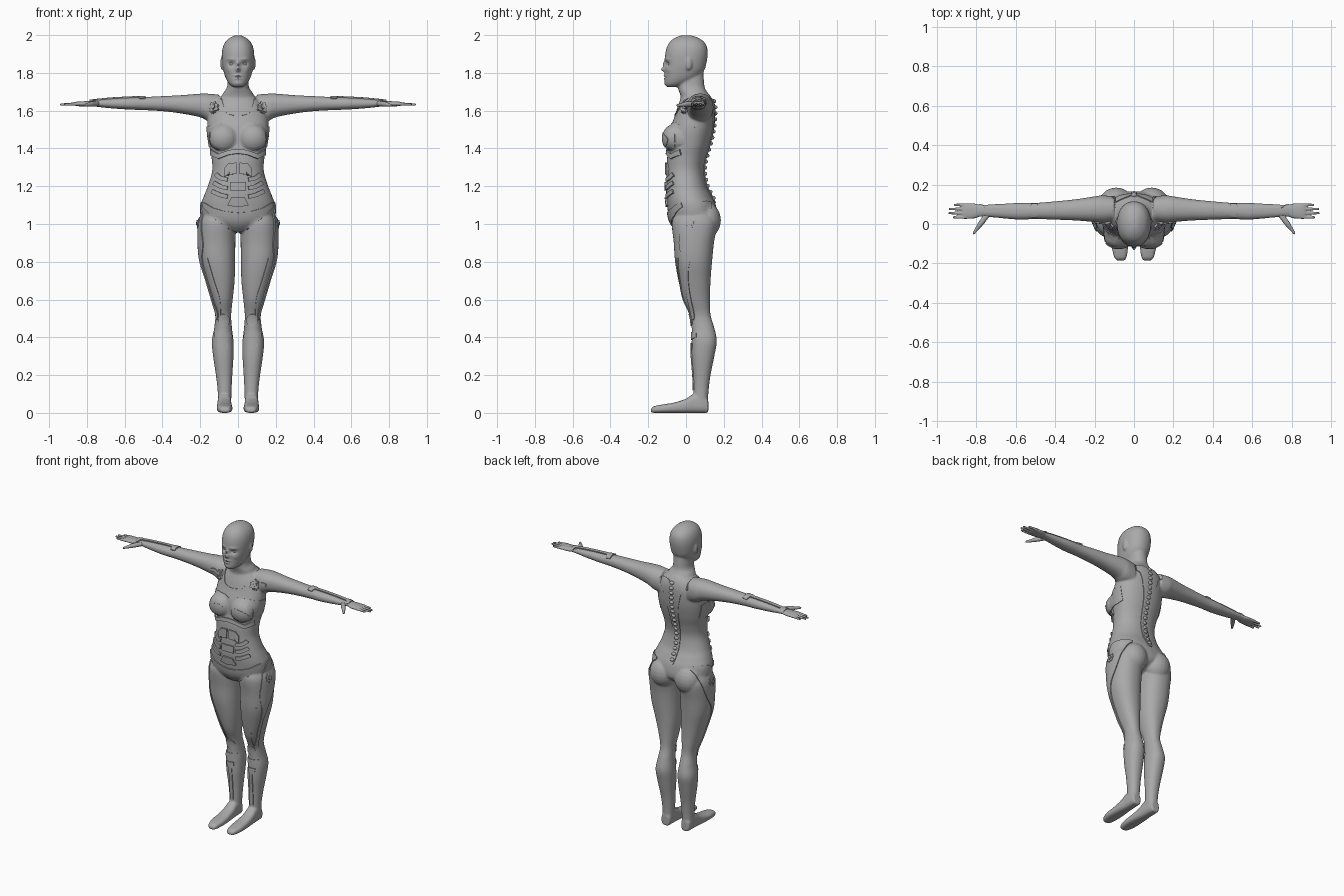
import bpy, bmesh, math
from mathutils import Vector, Matrix
from mathutils.bvhtree import BVHTree

grey = bpy.data.materials.new("plain grey")
grey.diffuse_color = (0.4, 0.4, 0.4, 1)


def spline(pts, n, closed=False):
    """Catmull-Rom through tuples of any length."""
    out, m = [], len(pts)
    for i in range(m if closed else m - 1):
        k = [(i + d) % m if closed else min(max(i + d, 0), m - 1) for d in (-1, 0, 1, 2)]
        p = [Vector(pts[j]) for j in k]
        for s in range(n):
            t = s / n
            out.append(0.5 * (2 * p[1] + (p[2] - p[0]) * t + (2 * p[0] - 5 * p[1] + 4 * p[2] - p[3]) * t * t
                              + (3 * p[1] - p[0] - 3 * p[2] + p[3]) * t ** 3))
    return out if closed else out + [Vector(pts[-1])]


def loft(bm, axis, rings, side=1, power=2.2, n=36):
    """Rings are (position on axis, a min, a max, b min, b max)."""
    loops = []
    for t, a0, a1, b0, b1 in spline(rings, 5):
        loop = []
        for i in range(n):
            c, s = math.cos(math.tau * i / n), math.sin(math.tau * i / n)
            a = (a0 + a1) / 2 + (a1 - a0) / 2 * math.copysign(abs(c) ** (2 / power), c)
            b = (b0 + b1) / 2 + (b1 - b0) / 2 * math.copysign(abs(s) ** (2 / power), s)
            x, y, z = {'x': (t, a, b), 'y': (a, t, b), 'z': (a, b, t)}[axis]
            loop.append(bm.verts.new((x * side, y, z)))
        loops.append(loop)
    for p, q in zip(loops, loops[1:]):
        for i in range(n):
            bm.faces.new((p[i], p[(i + 1) % n], q[(i + 1) % n], q[i]))
    bm.faces.new(loops[0])
    bm.faces.new(loops[-1])


def blob(bm, c, r):
    m = Matrix.Translation(c) @ Matrix.Diagonal((*r, 1))
    bmesh.ops.create_uvsphere(bm, u_segments=20, v_segments=12, radius=1, matrix=m)


def make(name, bm):
    bmesh.ops.recalc_face_normals(bm, faces=bm.faces)
    me = bpy.data.meshes.new(name)
    bm.to_mesh(me)
    bm.free()
    ob = bpy.data.objects.new(name, me)
    bpy.context.collection.objects.link(ob)
    me.materials.append(grey)
    return ob


def bake(ob):
    dg = bpy.context.evaluated_depsgraph_get()
    me = bpy.data.meshes.new_from_object(ob.evaluated_get(dg))
    ob.modifiers.clear()
    ob.data = me
    if not me.materials:
        me.materials.append(grey)


def fuse(ob, voxel, rounds):
    r = ob.modifiers.new("fuse", 'REMESH')
    r.mode, r.voxel_size = 'VOXEL', voxel
    s = ob.modifiers.new("smooth", 'SMOOTH')
    s.factor, s.iterations = 0.5, rounds
    bake(ob)


# ---- body: torso, neck, head, limbs, feet fused into one skin
bm = bmesh.new()
torso = [(.955, .03, -.03, .06), (.99, .11, -.07, .13), (1.03, .185, -.09, .165), (1.1, .195, -.1, .158),
         (1.15, .18, -.105, .135), (1.2, .16, -.105, .11), (1.28, .137, -.103, .095), (1.35, .14, -.1, .105),
         (1.42, .153, -.09, .125), (1.5, .163, -.085, .143), (1.57, .158, -.06, .15), (1.62, .14, -.045, .15),
         (1.66, .11, -.03, .14), (1.69, .07, -.02, .12)]
neck = [(1.6, .1, -.02, .13), (1.68, .085, -.03, .12), (1.72, .06, -.043, .1), (1.76, .054, -.045, .095), (1.82, .052, -.04, .09)]
head = [(1.725, .022, -.1, -.05), (1.74, .045, -.11, 0), (1.77, .064, -.112, .06), (1.81, .077, -.112, .095),
        (1.85, .084, -.112, .108), (1.9, .086, -.11, .115), (1.94, .079, -.1, .11), (1.97, .062, -.08, .09),
        (1.99, .036, -.05, .055), (1.999, .015, -.02, .025)]
for rings in (torso, neck, head):
    loft(bm, 'z', [(z, -w, w, f, b) for z, w, f, b in rings])
leg = [(1.05, .02, .19, -.06, .15), (1, .012, .207, -.075, .165), (.9, .014, .209, -.065, .148), (.8, .015, .2, -.058, .138),
       (.7, .018, .172, -.04, .13), (.6, .028, .142, -.015, .127), (.52, .036, .121, .02, .13), (.45, .032, .126, .03, .15),
       (.38, .024, .138, .03, .163), (.3, .024, .132, .03, .15), (.2, .03, .117, .038, .13), (.12, .034, .108, .04, .12),
       (.05, .036, .106, .04, .115)]
foot = [(-.186, .05, .085, .004, .02), (-.17, .038, .1, 0, .035), (-.12, .03, .112, 0, .045), (-.06, .03, .112, 0, .055),
        (0, .034, .11, 0, .075), (.04, .036, .108, 0, .1), (.09, .038, .106, 0, .1), (.118, .045, .1, 0, .07)]
arm = [(.1, .01, .14, 1.53, 1.685), (.16, .005, .145, 1.545, 1.69), (.2, .01, .14, 1.565, 1.69), (.3, .018, .125, 1.585, 1.682),
       (.4, .022, .115, 1.597, 1.677), (.5, .025, .107, 1.603, 1.672), (.58, .022, .107, 1.606, 1.669),
       (.68, .03, .102, 1.613, 1.663), (.76, .038, .098, 1.622, 1.655), (.79, .04, .097, 1.624, 1.652)]
for s in (1, -1):
    loft(bm, 'z', leg, s)
    loft(bm, 'y', foot, s, 2.8)
    loft(bm, 'x', arm, s)
    blob(bm, (s * .078, -.062, 1.455), (.075, .06, .072))   # bust
    blob(bm, (s * .09, .105, 1.02), (.088, .08, .095))      # seat muscles
    blob(bm, (s * .084, .014, 1.85), (.01, .018, .036))     # ears
body = make("body", bm)
fuse(body, .005, 10)

# ---- face modelled by soft pushes: x, z, width, height, amount forward
pushes = [(0, 1.818, .011, .012, .02), (0, 1.845, .009, .018, .012), (0, 1.786, .02, .006, .007), (0, 1.77, .017, .006, .006),
          (0, 1.778, .022, .002, -.003), (0, 1.745, .02, .012, .004)]
for s in (1, -1):
    pushes += [(s * .034, 1.847, .018, .012, -.013), (s * .036, 1.873, .022, .007, .005), (s * .05, 1.815, .014, .014, .004)]
for v in body.data.vertices:
    if v.co.z > 1.72 and v.co.y < -.045:
        v.co.y -= sum(d * math.exp(-((v.co.x - x) / w) ** 2 - ((v.co.z - z) / h) ** 2) for x, z, w, h, d in pushes)
bm = bmesh.new()
for s in (1, -1):
    blob(bm, (s * .034, -.081, 1.847), (.016, .014, .012))
make("eyes", bm)

# ---- hands with four fingers and a thumb
for s, label in ((1, "left"), (-1, "right")):
    bm = bmesh.new()
    loft(bm, 'x', [(.74, .04, .095, 1.624, 1.652), (.78, .038, .098, 1.624, 1.652), (.81, .028, .104, 1.622, 1.65),
                   (.85, .026, .105, 1.624, 1.648), (.87, .03, .1, 1.628, 1.644)], s)
    for y, tip in ((.034, .92), (.055, .943), (.076, .941), (.097, .915)):
        for i in range(25):
            t = i / 24
            r = .0088 - .0025 * t
            blob(bm, (s * (.85 + (tip - .85 - r) * t), y, 1.636 - .003 * t), (r, r, r))
    for x, y, z, r in spline([(.745, .045, 1.637, .014), (.775, .005, 1.635, .014), (.795, -.022, 1.631, .01), (.812, -.046, 1.628, .007)], 8):
        blob(bm, (s * x, y, z), (r, r, r))
    fuse(make(label + "_hand", bm), .0035, 5)

# ---- raised plates: flat outlines cast onto the skin
skin = BVHTree.FromPolygons([v.co for v in body.data.vertices], [p.vertices[:] for p in body.data.polygons])
VIEWS = {'front': (lambda u, v: (u, -1, v), (0, 1, 0)), 'back': (lambda u, v: (u, 1, v), (0, -1, 0)),
         'side': (lambda u, v: (1, u, v), (-1, 0, 0)), 'top': (lambda u, v: (u, v, 3), (0, 0, -1))}


def plate(name, view, pts, raise_by=.006, sub=1, step=.012):
    half = view in ('front', 'back') and pts[0][0] == 0 and pts[-1][0] == 0
    pts = spline(pts, sub, closed=not half)
    bm = bmesh.new()
    f = bm.faces.new([bm.verts.new((p[0], p[1], 0)) for p in pts])
    bmesh.ops.triangulate(bm, faces=[f])
    for k in (0, 1):
        lo, hi = min(p[k] for p in pts), max(p[k] for p in pts)
        for i in range(1, int((hi - lo) / step) + 1):
            co, no = [0, 0, 0], [0, 0, 0]
            co[k], no[k] = lo + i * step, 1
            bmesh.ops.bisect_plane(bm, geom=bm.verts[:] + bm.edges[:] + bm.faces[:], plane_co=co, plane_no=no)
    start, d = VIEWS[view]
    for v in bm.verts:
        o = Vector(start(v.co.x, v.co.y))
        hit = skin.ray_cast(o, Vector(d))[0]
        if hit is None:
            hit = skin.find_nearest(o + Vector(d) * (1 if view != 'side' else .9))[0]
        v.co = hit
    ob = make(name, bm)
    m = ob.modifiers.new("mirror", 'MIRROR')
    m.merge_threshold = .0005
    so = ob.modifiers.new("thick", 'SOLIDIFY')
    so.thickness, so.offset = raise_by * 2, 0
    bake(ob)


def strip(name, view, path, width, raise_by=.006):
    p = spline(path, 5)
    L, R = [], []
    for i, q in enumerate(p):
        t = (p[min(i + 1, len(p) - 1)] - p[max(i - 1, 0)]).normalized() * width / 2
        L.append((q[0] - t[1], q[1] + t[0]))
        R.append((q[0] + t[1], q[1] - t[0]))
    plate(name, view, L + R[::-1], raise_by)


def gear(name, view, u, v, r):
    ring = [(u + r * (1 + .14 * math.cos(7 * a)) * math.cos(a), v + r * (1 + .14 * math.cos(7 * a)) * math.sin(a))
            for a in (math.tau * i / 56 for i in range(56))]
    plate(name, view, ring, .01)
    plate(name + "_hub", view, [(u + r * .5 * math.cos(i * .5236), v + r * .5 * math.sin(i * .5236)) for i in range(12)], .016)


# chest
plate("bust_plate", 'front', [(0, 1.515), (.04, 1.535), (.11, 1.535), (.15, 1.52), (.155, 1.43), (.13, 1.405), (.08, 1.39), (.025, 1.41), (0, 1.43)], .004)
plate("cup_plate", 'front', [(.03, 1.44), (.05, 1.48), (.11, 1.475), (.14, 1.45), (.12, 1.42), (.07, 1.41)], .007, 4)
plate("rib_plate", 'side', [(-.06, 1.525), (.065, 1.51), (.065, 1.42), (.03, 1.41), (-.06, 1.41)], .004)
strip("collar", 'front', [(.09, 1.665), (.078, 1.62), (.06, 1.592), (.03, 1.58), (-.001, 1.577)], .008, .004)
gear("chest_bolt", 'front', .128, 1.617, .026)
strip("shoulder_strap", 'front', [(.15, 1.615), (.175, 1.63), (.2, 1.625)], .02)
# belly
plate("under_bust_arch", 'front', [(0, 1.395), (.05, 1.39), (.1, 1.37), (.138, 1.395), (.138, 1.365), (.1, 1.345), (.05, 1.365), (0, 1.372)], .011)
plate("upper_belly_plate", 'front', [(.008, 1.325), (.05, 1.32), (.07, 1.295), (.072, 1.25), (.045, 1.262), (.008, 1.265)], .009)
plate("navel_plate", 'front', [(0, 1.222), (.042, 1.222), (.042, 1.178), (0, 1.178)], .01)
for i, (z, reach) in enumerate(((1.235, .115), (1.19, .125), (1.145, .135))):
    strip("belly_bar_%d" % (i + 1), 'front', [(.055, z), (.09, z + .008), (reach, z + .028)], .022, .009)
plate("low_belly_plate", 'front', [(0, 1.14), (.035, 1.14), (.055, 1.1), (0, 1.09)], .009)
plate("pelvis_plate", 'front', [(0, 1.06), (.06, 1.065), (.13, 1.085), (.18, 1.115), (.185, 1.09), (.12, 1.025), (.05, .972), (0, .96)], .006)
# legs
plate("thigh_plate", 'side', [(.13, 1.115), (.03, 1.11), (0, 1.06), (-.025, 1), (-.035, .9), (-.02, .82), (-.008, .74), (.005, .62),
                             (.035, .5), (.045, .52), (.022, .63), (.012, .74), (.03, .83), (.07, .9), (.1, .97), (.12, 1.04)], .006, 3)
gear("hip_bolt", 'side', .03, 1.005, .026)
strip("thigh_seam", 'front', [(.165, .82), (.13, .7), (.1, .6), (.095, .5)], .009, .004)
plate("knee_cap", 'front', [(.05, .475), (.075, .46), (.1, .475), (.1, .51), (.078, .525), (.052, .51)], .006, 4)
plate("shin_cuff", 'front', [(.035, .428), (.122, .428), (.125, .4), (.09, .385), (.06, .385), (.033, .4)], .004)
plate("shin_plate", 'front', [(.055, .37), (.105, .37), (.1, .345), (.086, .33), (.084, .12), (.062, .12), (.066, .33), (.055, .345)], .006)
# forearms
plate("forearm_rail", 'top', [(.49, .098), (.52, .1), (.53, .078), (.755, .08), (.77, .097), (.785, .095), (.785, .045), (.77, .042),
                             (.755, .058), (.53, .056), (.52, .035), (.49, .037)], .007)
# back
plate("spine_plate", 'back', [(0, 1.64), (.04, 1.665), (.1, 1.655), (.11, 1.63), (.07, 1.6), (.05, 1.53), (.034, 1.45), (.026, 1.3),
                              (.024, 1.2), (.015, 1.12), (0, 1.11)], .005, 4)
bm = bmesh.new()
for i in range(17):
    z = 1.65 - i * .032
    y = skin.ray_cast(Vector((0, 1, z)), Vector((0, -1, 0)))[0].y
    blob(bm, (0, y + .004, z), (.015, .012, .011))
make("vertebrae", bm)

for ob in bpy.context.collection.objects:
    ob.select_set(True)
    bpy.context.view_layer.objects.active = ob
bpy.ops.object.shade_smooth_by_angle(angle=math.radians(45))
